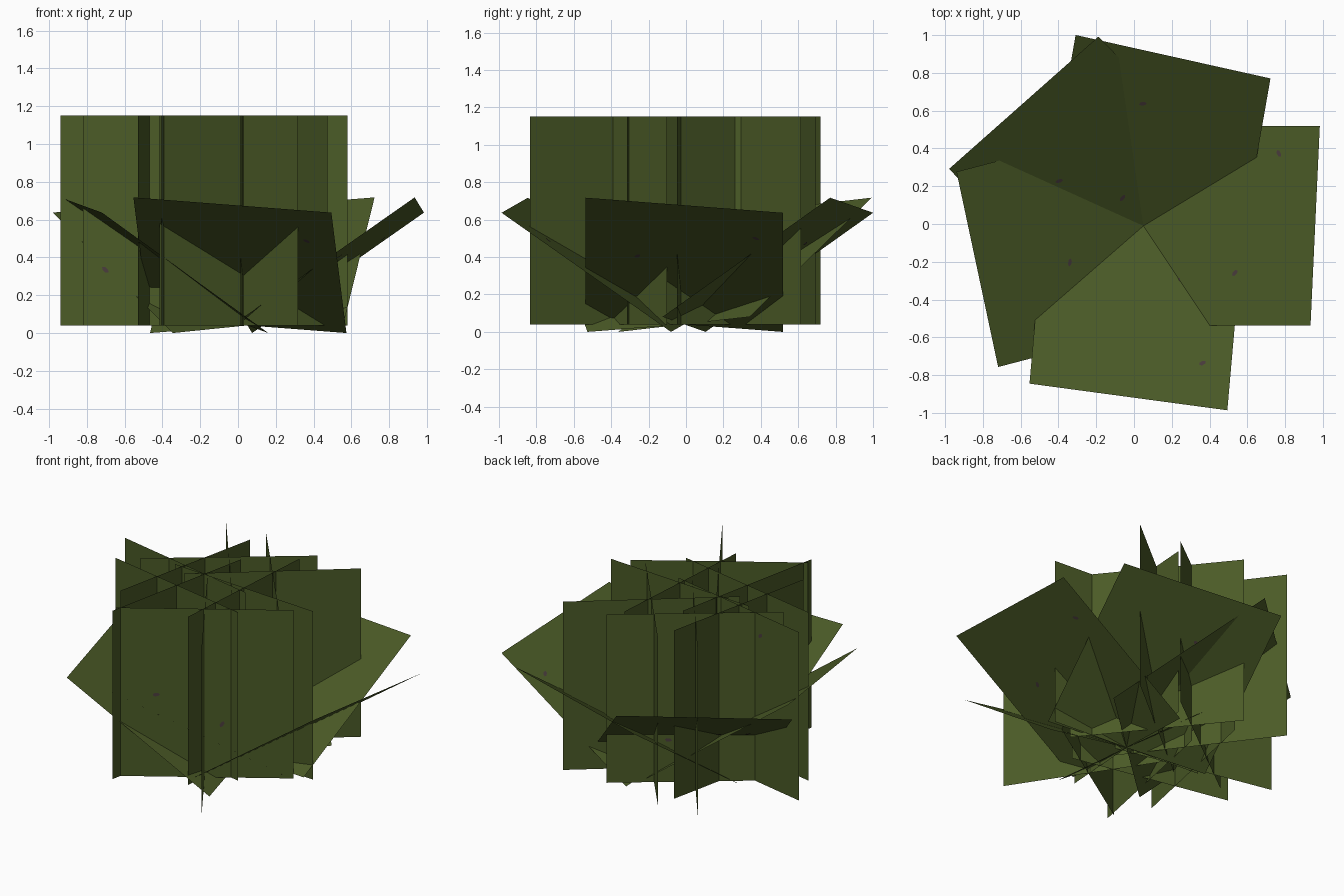
import bpy, math, random
from mathutils import Vector, Matrix

if "Cube" in bpy.data.objects:
    bpy.data.objects.remove(bpy.data.objects["Cube"])

random.seed(4)
W, H, BASE = 1.06, 1.11, 0.04


def material(name, rgb):
    m = bpy.data.materials.new(name)
    m.diffuse_color = (*rgb, 1)
    m.use_nodes = True
    m.node_tree.nodes["Principled BSDF"].inputs["Base Color"].default_value = m.diffuse_color
    return m


leaf = material("leaf_green", (0.070, 0.104, 0.020))
blotch = material("dry_purple_brown", (0.068, 0.045, 0.046))


def card(name, base, u, v, spots=2):
    """Flat foliage card standing on the middle of its lower edge, with small blotches on both sides."""
    base, u, v = Vector(base), Vector(u).normalized(), Vector(v).normalized()
    n = u.cross(v)
    verts = [base + u * a * W / 2 + v * b * H for a, b in ((-1, 0), (1, 0), (1, 1), (-1, 1))]
    faces = [(0, 1, 2, 3)]
    for _ in range(spots):
        c = base + u * random.uniform(-0.45, 0.45) + v * random.uniform(0.15, 1.0)
        turn = random.uniform(0, math.pi)
        for side in (1, -1):
            k = len(verts)
            for i in range(6):
                t = side * i * math.pi / 3
                p, q = 0.022 * math.cos(t), 0.012 * math.sin(t)
                verts.append(c + n * 0.002 * side
                             + u * (p * math.cos(turn) - q * math.sin(turn))
                             + v * (p * math.sin(turn) + q * math.cos(turn)))
            faces.append(tuple(range(k, k + 6)))
    me = bpy.data.meshes.new(name)
    me.from_pydata(verts, [], faces)
    me.materials.append(leaf)
    me.materials.append(blotch)
    for p in me.polygons:
        p.material_index = 0 if p.index == 0 else 1
    ob = bpy.data.objects.new(name, me)
    bpy.context.collection.objects.link(ob)


# outward leaning cards fanned around the centre of the clump
for i, deg in enumerate((0, 95, 175.1, 229.2, 289.7)):
    r = Matrix.Rotation(math.radians(deg), 3, 'Z')
    card(f"leaning_leaf_card_{i + 1}", (0.05, -0.01, BASE),
         r @ Vector((1.04, -0.14, -0.08)), r @ Vector((-0.08, -0.91, 0.64)), 3)

# upright crossed pairs of cards: centre x, centre y, angle
crosses = [(0.05, -0.01, -4), (0.055, 0.28, 39), (0.03, -0.39, 33),
           (-0.42, 0.05, -12), (-0.30, -0.21, -11.5), (-0.272, 0.295, 37)]
for i, (x, y, deg) in enumerate(crosses):
    for j in range(2):
        a = math.radians(deg + 90 * j)
        card(f"upright_leaf_card_{i + 1}_{'ab'[j]}", (x, y, BASE),
             (math.cos(a), math.sin(a), 0), (0, 0, 1))
